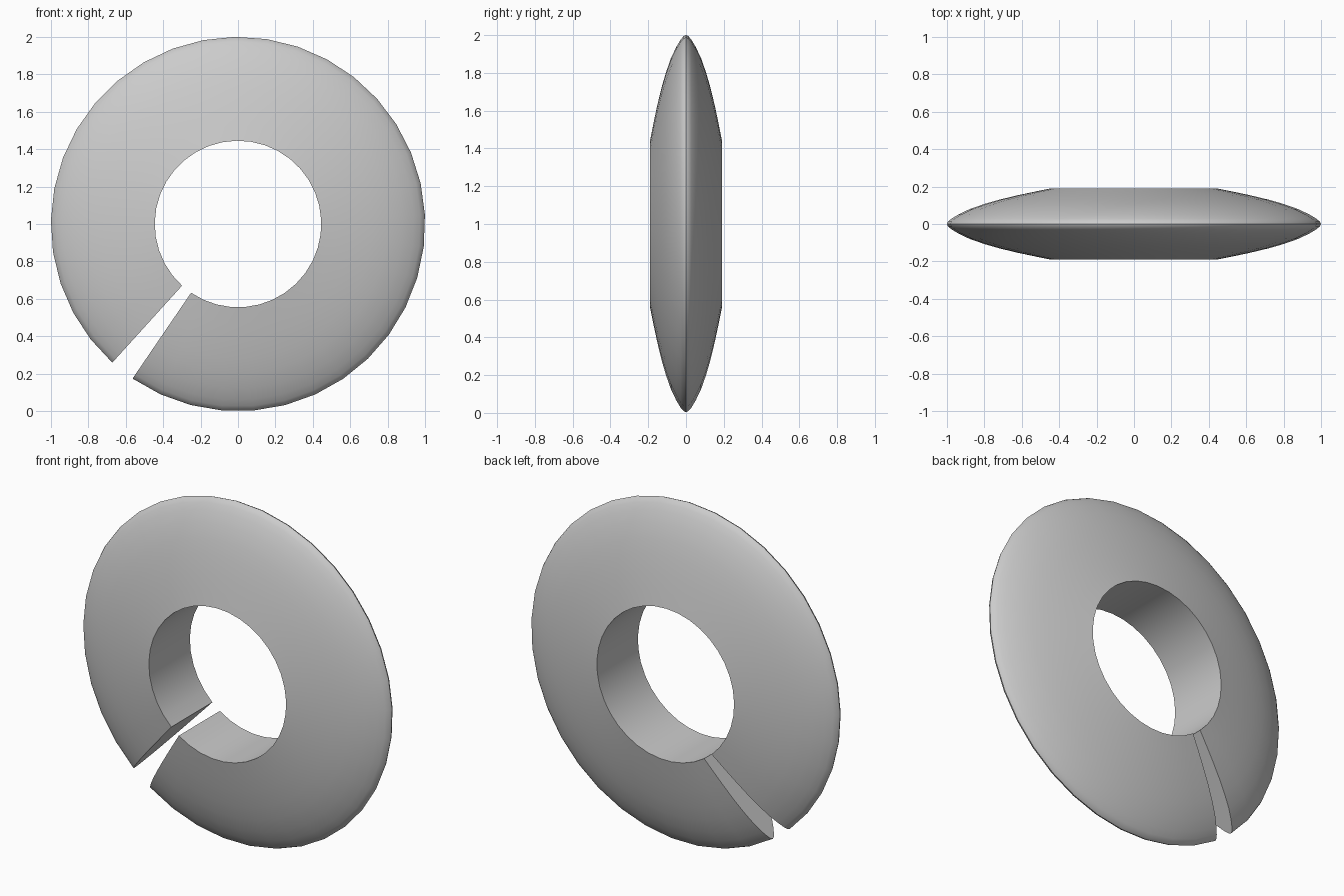
import bpy, bmesh, math

if "Cube" in bpy.data.objects:
    bpy.data.objects.remove(bpy.data.objects["Cube"])

SEGMENTS = 36
START, END = math.radians(235.7), math.radians(227.8 + 360)

# Half cross-section: (radius, half thickness) from bore to rounded rim
half = [(0.445, 0.19), (0.53, 0.173), (0.62, 0.154), (0.72, 0.13), (0.80, 0.107),
        (0.88, 0.079), (0.94, 0.05), (0.975, 0.029), (0.994, 0.013)]
profile = half + [(1.0, 0.0)] + [(r, -y) for r, y in reversed(half)]

# Sweep the section around the y axis, leaving the slit open
bm = bmesh.new()
rings = []
for i in range(SEGMENTS + 1):
    a = START + (END - START) * i / SEGMENTS
    rings.append([bm.verts.new((r * math.cos(a), y, 1 + r * math.sin(a)))
                  for r, y in profile])
n = len(profile)
for a, b in zip(rings, rings[1:]):
    for j in range(n):
        k = (j + 1) % n
        bm.faces.new((a[j], a[k], b[k], b[j]))

# Flat end faces at the slit
bm.faces.new(rings[0])
bm.faces.new(rings[-1][::-1])
bmesh.ops.recalc_face_normals(bm, faces=bm.faces)

mesh = bpy.data.meshes.new("split_ring")
bm.to_mesh(mesh)
bm.free()
ring = bpy.data.objects.new("split_ring", mesh)
bpy.context.collection.objects.link(ring)

# Smooth shading with crisp bore and slit edges
bpy.context.view_layer.objects.active = ring
ring.select_set(True)
bpy.ops.object.shade_smooth_by_angle(angle=math.radians(40))
